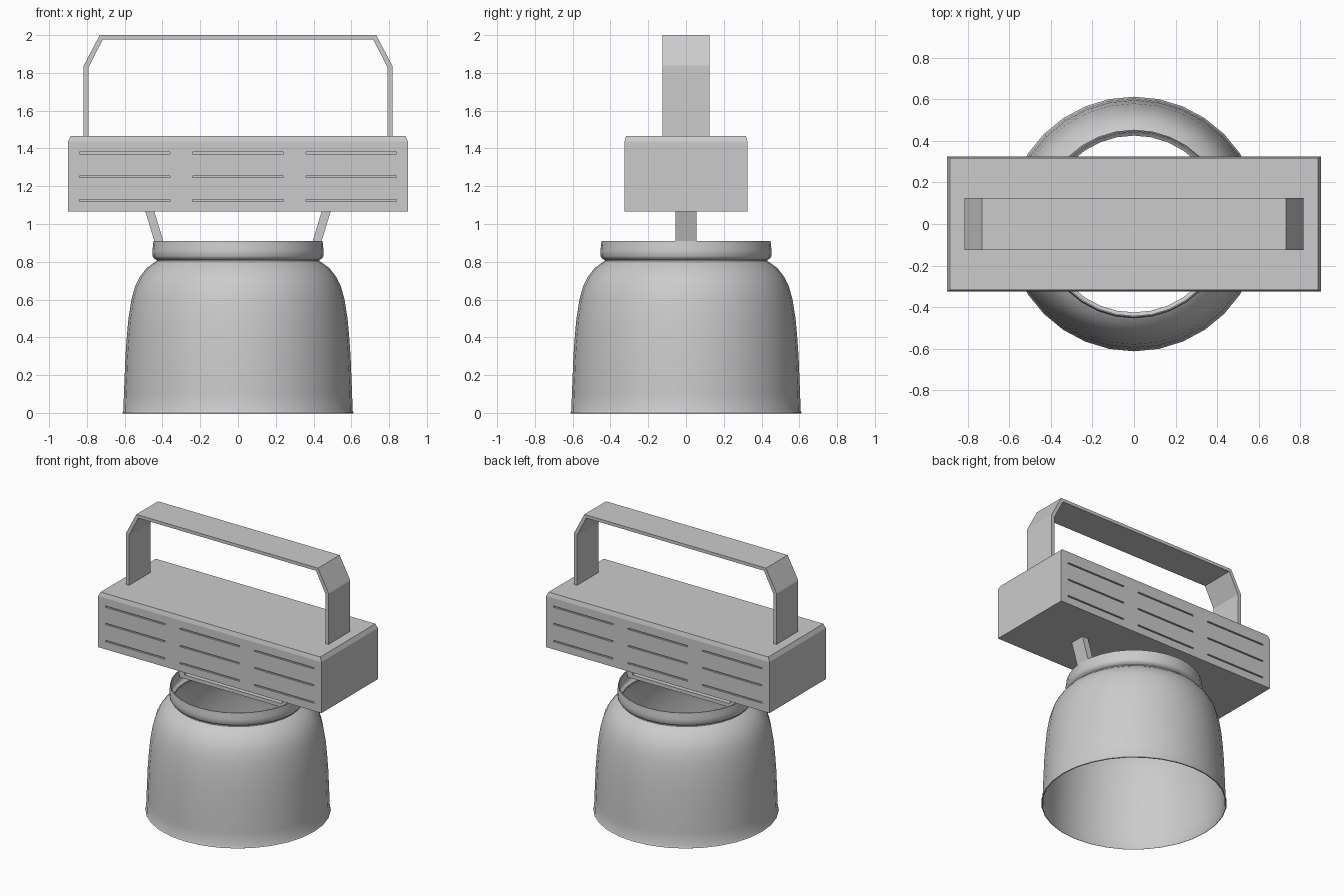
import bpy, bmesh
from math import sin, cos, pi, radians

if "Cube" in bpy.data.objects:
    bpy.data.objects.remove(bpy.data.objects["Cube"])


def make_object(name, bm):
    bmesh.ops.recalc_face_normals(bm, faces=bm.faces)
    me = bpy.data.meshes.new(name)
    bm.to_mesh(me)
    bm.free()
    ob = bpy.data.objects.new(name, me)
    bpy.context.collection.objects.link(ob)
    return ob


def activate(ob):
    bpy.ops.object.select_all(action='DESELECT')
    ob.select_set(True)
    bpy.context.view_layer.objects.active = ob


def add_box(bm, x0, x1, y0, y1, z0, z1):
    vs = bmesh.ops.create_cube(bm, size=1)['verts']
    for v in vs:
        v.co.x = x1 if v.co.x > 0 else x0
        v.co.y = y1 if v.co.y > 0 else y0
        v.co.z = z1 if v.co.z > 0 else z0
    return vs


def bent_strip(name, outer, inner, half_width):
    """Mirrored strip: right-hand outer and inner lines, extruded along y."""
    bm = bmesh.new()
    outer = outer + [(-x, z) for x, z in reversed(outer)]
    inner = inner + [(-x, z) for x, z in reversed(inner)]
    rows = [[bm.verts.new((x, y, z)) for x, z in line]
            for line, y in ((outer, -half_width), (outer, half_width),
                            (inner, half_width), (inner, -half_width))]
    for k in range(4):
        a, b = rows[k], rows[(k + 1) % 4]
        for i in range(len(outer) - 1):
            bm.faces.new((a[i], a[i + 1], b[i + 1], b[i]))
    for i in (0, -1):
        bm.faces.new([r[i] for r in rows])
    return make_object(name, bm)


# Lamp shade: open bell with a rolled collar
profile = [(0.613, 0.0), (0.607, 0.012), (0.604, 0.1), (0.6, 0.2), (0.596, 0.3),
           (0.589, 0.4), (0.58, 0.5), (0.564, 0.6), (0.545, 0.67), (0.52, 0.72),
           (0.485, 0.765), (0.445, 0.795), (0.432, 0.803), (0.431, 0.81),
           (0.445, 0.818), (0.453, 0.83), (0.454, 0.86), (0.45, 0.885), (0.448, 0.91)]
SEG = 32
bm = bmesh.new()
rings = [[bm.verts.new((r * cos(2 * pi * i / SEG), r * sin(2 * pi * i / SEG), z))
          for i in range(SEG)] for r, z in profile]
for a, b in zip(rings, rings[1:]):
    for i in range(SEG):
        j = (i + 1) % SEG
        bm.faces.new((a[i], a[j], b[j], b[i]))
shade = make_object("lamp_shade", bm)
wall = shade.modifiers.new("wall", 'SOLIDIFY')
wall.thickness = 0.006
wall.offset = -1
activate(shade)
bpy.ops.object.modifier_apply(modifier=wall.name)
bpy.ops.object.shade_smooth_by_angle(angle=radians(50))

# Ballast housing with chamfered top edges
bm = bmesh.new()
add_box(bm, -0.9, 0.9, -0.325, 0.325, 1.065, 1.437)
top = max(bm.faces, key=lambda f: f.calc_center_median().z)
cap = bmesh.ops.extrude_discrete_faces(bm, faces=[top])['faces'][0]
for v in cap.verts:
    v.co.x *= 0.885 / 0.9
    v.co.y *= 0.317 / 0.325
    v.co.z = 1.467
housing = make_object("ballast_housing", bm)

# Vent slots cut into the front and back
bm = bmesh.new()
for side in (-1, 1):
    for x in (-0.6, 0, 0.6):
        for z in (1.125, 1.25, 1.375):
            add_box(bm, x - 0.24, x + 0.24, side * 0.325 - 0.012,
                    side * 0.325 + 0.012, z - 0.005, z + 0.005)
cutter = make_object("vent_cutter", bm)
cutter.hide_render = True
cut = housing.modifiers.new("vents", 'BOOLEAN')
cut.operation = 'DIFFERENCE'
cut.solver = 'EXACT'
cut.object = cutter
activate(housing)
bpy.ops.object.modifier_apply(modifier=cut.name)
bpy.data.objects.remove(cutter)

# Carrying handle
bent_strip("handle",
           [(0.817, 1.46), (0.817, 1.838), (0.732, 2.0)],
           [(0.791, 1.46), (0.791, 1.83), (0.716, 1.977)], 0.125)

# Bracket joining the shade to the housing
bent_strip("shade_bracket",
           [(0.491, 1.067), (0.43, 0.868)],
           [(0.443, 1.067), (0.391, 0.895)], 0.055)
